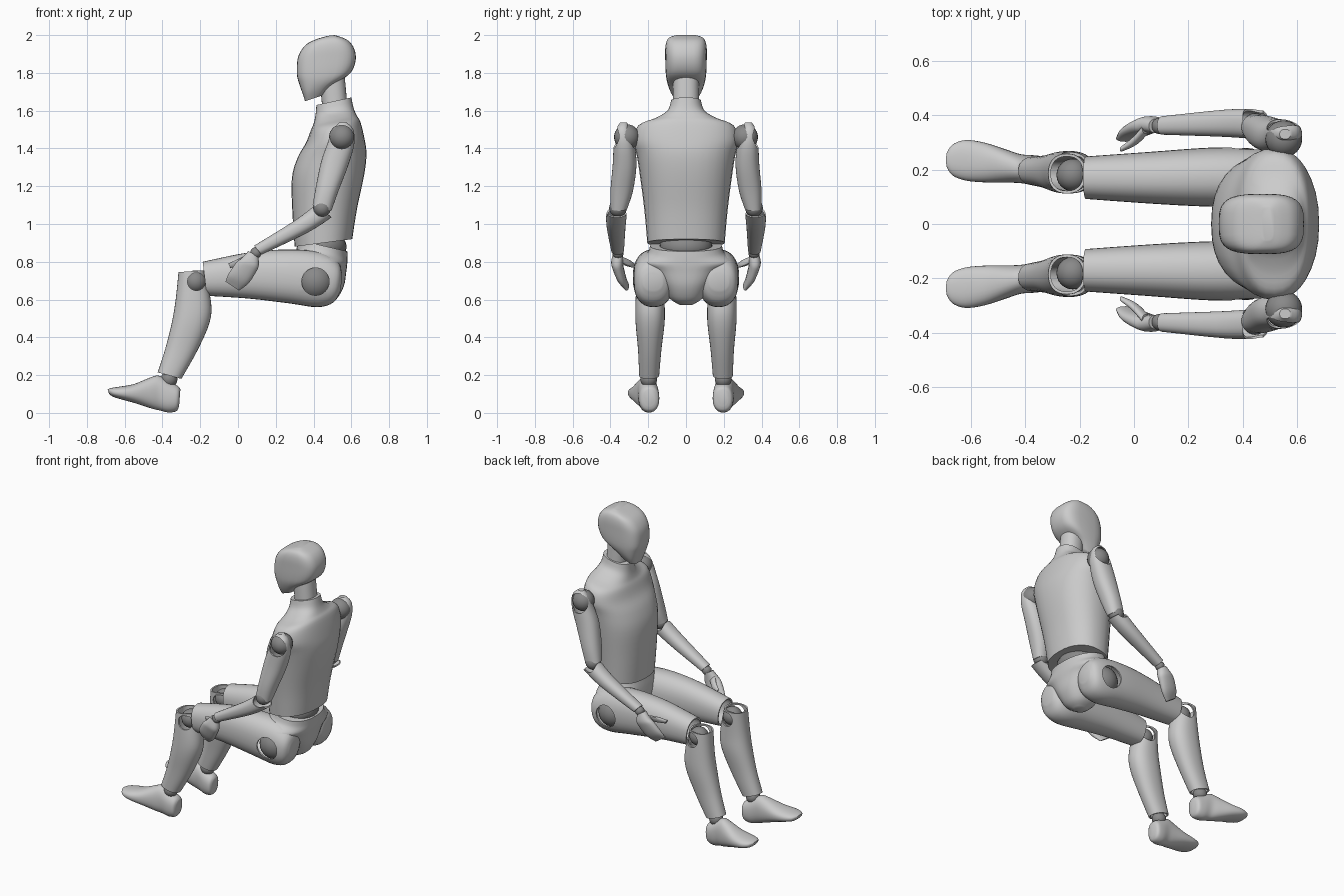
import bpy, bmesh, math
from mathutils import Vector, Matrix

dark = bpy.data.materials.new("joint_grey")
dark.diffuse_color = (0.25, 0.25, 0.25, 1)


def finish(name, bm, mirror, shell=0, hole=None, mat=None):
    """Turn a bmesh into a named, optionally hollow, notched and mirrored part."""
    bmesh.ops.recalc_face_normals(bm, faces=bm.faces)
    me = bpy.data.meshes.new(name)
    bm.to_mesh(me)
    bm.free()
    ob = bpy.data.objects.new(name, me)
    bpy.context.collection.objects.link(ob)
    if mat:
        me.materials.append(mat)
    if shell:
        s = ob.modifiers.new("shell", 'SOLIDIFY')
        s.thickness, s.offset = shell, -1
    cutter = None
    if hole:
        # round notch through the side, around a ball joint
        x, z, r = hole
        cb = bmesh.new()
        bmesh.ops.create_cone(cb, cap_ends=True, segments=32, radius1=r, radius2=r, depth=0.6,
                              matrix=Matrix.Translation((x, 0.25, z)) @ Matrix.Rotation(math.pi / 2, 4, 'X'))
        cm = bpy.data.meshes.new("cutter")
        cb.to_mesh(cm)
        cb.free()
        cutter = bpy.data.objects.new("cutter", cm)
        cutter.hide_render = True
        bpy.context.collection.objects.link(cutter)
        b = ob.modifiers.new("notch", 'BOOLEAN')
        b.operation, b.object, b.solver = 'DIFFERENCE', cutter, 'EXACT'
    if mirror:
        m = ob.modifiers.new("mirror", 'MIRROR')
        m.use_axis = (False, True, False)
        m.use_mirror_merge = False
    bpy.ops.object.select_all(action='DESELECT')
    ob.select_set(True)
    bpy.context.view_layer.objects.active = ob
    bpy.ops.object.convert(target='MESH')
    bpy.ops.object.shade_smooth_by_angle(angle=math.radians(40))
    if cutter:
        bpy.data.objects.remove(cutter)
    return ob


def spline(a, b, c, d, t):
    return 0.5 * (2 * b + (c - a) * t + (2 * a - 5 * b + 4 * c - d) * t * t + (3 * b - a - 3 * c + d) * t ** 3)


def loft(name, secs, power=2.3, n=32, steps=4, caps=(True, True), mirror=True, shell=0, hole=None):
    """Skin through sections (front x, z, back x, z, centre y, half width)."""
    rows, last = [], len(secs) - 1
    for i in range(last):
        quad = [secs[max(i - 1, 0)], secs[i], secs[i + 1], secs[min(i + 2, last)]]
        rows += [[spline(*v, k / steps) for v in zip(*quad)] for k in range(steps)]
    rows.append(secs[-1])
    bm = bmesh.new()
    rings = []
    for x1, z1, x2, z2, y, w in rows:
        mid = Vector(((x1 + x2) / 2, y, (z1 + z2) / 2))
        u = Vector(((x1 - x2) / 2, 0, (z1 - z2) / 2))
        ring = []
        for k in range(n):
            a = 2 * math.pi * k / n
            c, s = math.cos(a), math.sin(a)
            c = math.copysign(abs(c) ** (2 / power), c)
            s = math.copysign(abs(s) ** (2 / power), s)
            ring.append(bm.verts.new(mid + u * c + Vector((0, w * s, 0))))
        rings.append(ring)
    for r, q in zip(rings, rings[1:]):
        for k in range(n):
            bm.faces.new((r[k], r[(k + 1) % n], q[(k + 1) % n], q[k]))
    for ring, cap in zip((rings[0], rings[-1]), caps):
        if cap:
            bm.faces.new(ring)
    return finish(name, bm, mirror, shell, hole)


def ball(name, x, y, z, rx, ry=None, rz=None, mirror=True):
    bm = bmesh.new()
    bmesh.ops.create_uvsphere(bm, u_segments=24, v_segments=14, radius=1,
                              matrix=Matrix.Translation((x, y, z)) @ Matrix.Diagonal((rx, ry or rx, rz or rx, 1)))
    return finish(name, bm, mirror, mat=dark)


# Head and neck
loft("head", [(.355, 1.65, .445, 1.68, 0, .06), (.342, 1.69, .50, 1.735, 0, .085),
              (.325, 1.74, .58, 1.785, 0, .102), (.312, 1.79, .613, 1.83, 0, .108),
              (.315, 1.87, .624, 1.885, 0, .11), (.335, 1.92, .612, 1.935, 0, .11),
              (.37, 1.957, .585, 1.97, 0, .104), (.42, 1.98, .545, 1.99, 0, .09),
              (.47, 1.995, .51, 2.0, 0, .06)], power=3.3, mirror=False)
loft("neck", [(.45, 1.58, .58, 1.62, 0, .07), (.435, 1.73, .565, 1.78, 0, .068)], mirror=False)

# Torso, waist and pelvis
loft("torso", [(.415, 1.63, .60, 1.67, 0, .08), (.41, 1.575, .612, 1.615, 0, .10),
               (.40, 1.53, .628, 1.575, 0, .17), (.385, 1.495, .648, 1.54, 0, .255),
               (.36, 1.43, .67, 1.45, 0, .278), (.315, 1.35, .68, 1.37, 0, .26),
               (.285, 1.24, .668, 1.26, 0, .243), (.288, 1.06, .63, 1.08, 0, .22),
               (.30, .88, .605, .92, 0, .205)], mirror=False)
ball("waist", .45, 0, .88, .125, .14, .09, mirror=False)
loft("pelvis", [(.32, .915, .58, .855, 0, .19), (.31, .87, .58, .82, 0, .205),
                (.30, .82, .578, .785, 0, .255), (.295, .77, .573, .745, 0, .19),
                (.31, .69, .56, .67, 0, .13), (.35, .61, .52, .60, 0, .085),
                (.40, .57, .47, .57, 0, .03)], mirror=False)

# Arms
ball("shoulder_joint", .55, .313, 1.46, .068)
loft("upper_arm", [(.535, 1.537, .575, 1.537, .33, .018), (.495, 1.49, .61, 1.50, .335, .04),
                   (.475, 1.43, .615, 1.42, .328, .055), (.44, 1.33, .58, 1.30, .325, .063),
                   (.41, 1.185, .53, 1.17, .34, .06), (.395, 1.10, .495, 1.07, .355, .045)],
     caps=(True, False), shell=.009, hole=(.55, 1.46, .062))
ball("elbow_joint", .445, .36, 1.085, .047)
loft("forearm", [(.408, 1.10, .495, 1.035, .367, .056), (.30, 1.018, .37, .955, .37, .05),
                 (.085, .885, .125, .838, .362, .034)],
     caps=(False, True), shell=.008, hole=(.445, 1.085, .045))
ball("wrist_joint", .095, .36, .848, .03)
loft("hand", [(.055, .857, .108, .825, .36, .026), (.02, .82, .11, .78, .365, .031),
              (-.01, .795, .095, .745, .36, .03), (-.05, .735, .055, .685, .34, .024),
              (-.066, .695, .005, .648, .315, .013)], n=20)
loft("thumb", [(.03, .83, .06, .795, .35, .018), (-.01, .81, .015, .775, .305, .016),
               (-.052, .79, -.04, .768, .275, .009)], n=14)

# Legs
ball("hip_joint", .41, .18, .695, .10)
loft("thigh", [(.55, .74, .545, .65, .175, .05), (.53, .80, .505, .585, .175, .09),
               (.44, .85, .42, .56, .172, .108), (.27, .865, .27, .58, .172, .108),
               (.06, .85, .06, .605, .17, .095), (-.187, .80, -.165, .62, .17, .078)],
     caps=(True, False), shell=.01, hole=(.41, .695, .073))
ball("knee_joint", -.225, .18, .695, .06)
loft("shin", [(-.315, .745, -.178, .755, .185, .073), (-.33, .60, -.143, .59, .19, .077),
              (-.35, .48, -.15, .48, .19, .077), (-.385, .34, -.215, .33, .192, .062),
              (-.425, .215, -.30, .18, .195, .053)],
     caps=(False, False), shell=.01, hole=(-.22, .695, .047))
ball("ankle_joint", -.365, .197, .178, .044)
loft("foot", [(-.69, .125, -.685, .105, .235, .025), (-.67, .132, -.665, .087, .235, .056),
              (-.62, .14, -.62, .072, .234, .074), (-.55, .153, -.55, .053, .226, .073),
              (-.47, .185, -.46, .024, .212, .06), (-.42, .197, -.41, .012, .203, .053),
              (-.36, .165, -.365, .002, .197, .055), (-.318, .142, -.325, .01, .194, .05),
              (-.305, .125, -.312, .035, .193, .03)])
